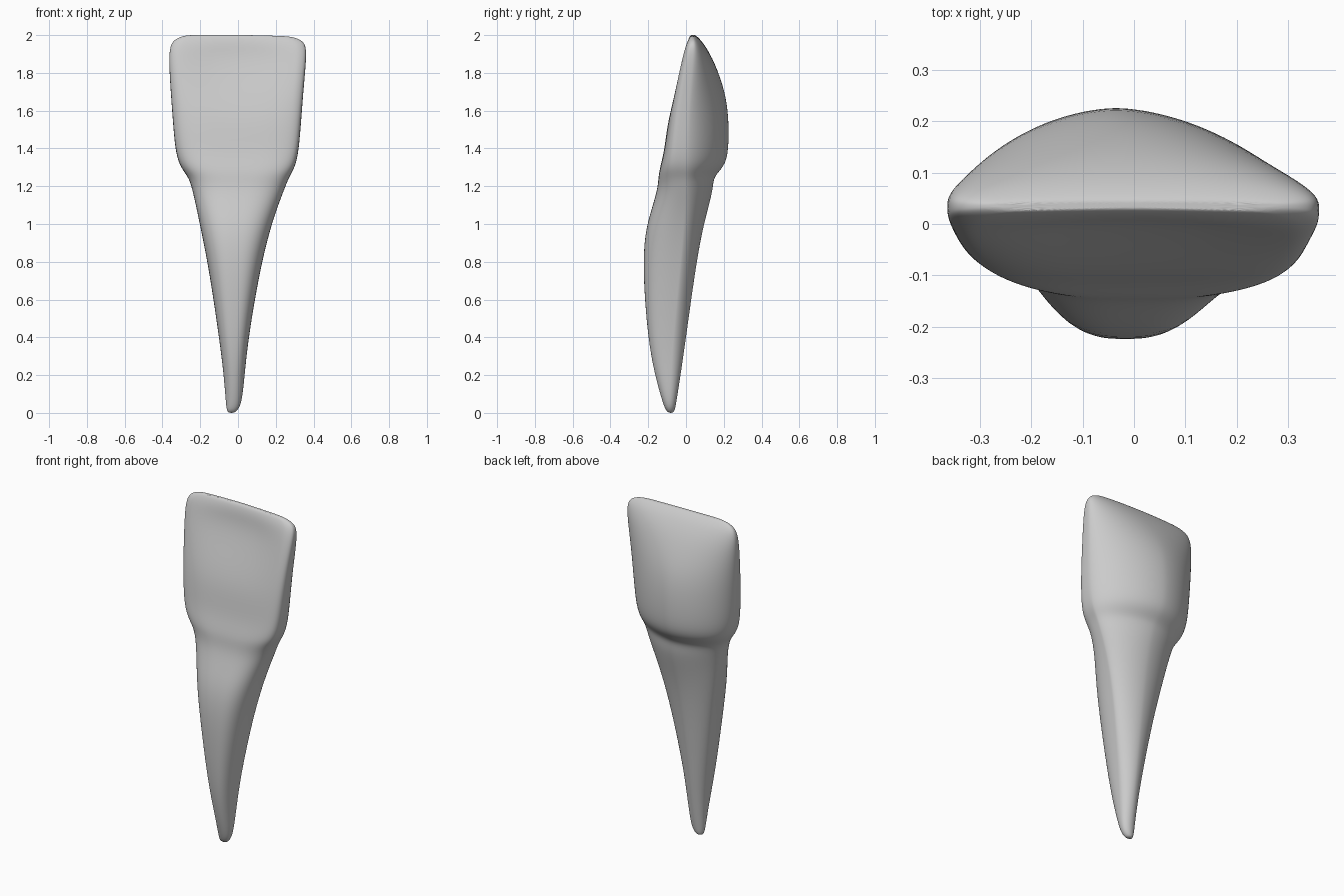
import bpy, bmesh, math

# Silhouette stations: z, left x, right x, front y, back y
STATIONS = [
    (0.00, -0.05, -0.02, -0.09, -0.07),
    (0.012, -0.059, -0.004, -0.106, -0.06),
    (0.05, -0.064, 0.02, -0.122, -0.052),
    (0.2, -0.075, 0.035, -0.165, -0.029),
    (0.4, -0.10, 0.055, -0.203, 0.0),
    (0.75, -0.152, 0.115, -0.229, 0.048),
    (0.95, -0.192, 0.164, -0.219, 0.083),
    (1.08, -0.219, 0.205, -0.182, 0.116),
    (1.18, -0.241, 0.244, -0.152, 0.142),
    (1.24, -0.259, 0.267, -0.146, 0.145),
    (1.275, -0.284, 0.287, -0.142, 0.172),
    (1.32, -0.313, 0.308, -0.132, 0.21),
    (1.4, -0.333, 0.323, -0.113, 0.226),
    (1.55, -0.345, 0.335, -0.096, 0.227),
    (1.7, -0.356, 0.346, -0.07, 0.209),
    (1.86, -0.366, 0.361, -0.034, 0.15),
    (1.94, -0.361, 0.362, -0.016, 0.104),
    (1.975, -0.339, 0.342, 0.0, 0.077),
    (1.995, -0.297, 0.297, 0.014, 0.056),
    (2.003, -0.245, 0.24, 0.025, 0.043),
]
SIDES = 64


def ramp(z, lo, hi):
    t = min(1.0, max(0.0, (z - lo) / (hi - lo)))
    return t * t * (3 - 2 * t)


def section(z, xl, xr, yf, yb):
    """Rounded section with separate front and back curvature."""
    xc, a = (xl + xr) / 2, (xr - xl) / 2
    # line of greatest width, and squareness of the front and back halves
    ym = -0.085 + 0.085 * ramp(z, 0.05, 1.3) + 0.036 * ramp(z, 1.4, 1.95)
    crown = ramp(z, 1.15, 1.4) * (1 - ramp(z, 1.85, 2.0))
    root = ramp(z, 0.1, 0.5)
    back_n = 2 - 0.25 * root + 0.65 * ramp(z, 1.75, 1.98)
    # shallow hollow on the front of the crown, crest offset on its back
    hollow = 0.037 * max(0.0, 1 - ((z - 1.83) / 0.19) ** 2)
    crest = 0.03 * ramp(z, 1.1, 1.3) * (1 - ramp(z, 1.7, 2))
    for i in range(SIDES):
        t = 2 * math.pi * i / SIDES
        c, s = math.cos(t), math.sin(t)
        # the front of the crown is boxier on the right
        n = 2.1 + 0.65 * root + crown * (1.4 + 0.9 * c) if s < 0 else back_n
        u = math.copysign(abs(c) ** (2 / n), c)
        v = abs(s) ** (2 / n)
        zz = z - 0.006 * ramp(z, 1.9, 2.0) * max(0.0, u)
        if s < 0:
            dish = hollow * max(0.0, 1 - (u / 0.88) ** 2)
            yield xc + a * u, ym + (yf - ym) * v + dish, zz
        else:
            yield xc + a * u - crest * v, ym + (yb - ym) * v, zz


# Tooth: loft the sections from root tip to biting edge
bm = bmesh.new()
loops = [[bm.verts.new(p) for p in section(*s)] for s in STATIONS]
for lo, hi in zip(loops, loops[1:]):
    for i in range(SIDES):
        j = (i + 1) % SIDES
        bm.faces.new((lo[i], lo[j], hi[j], hi[i]))
bm.faces.new(loops[0][::-1])
bm.faces.new(loops[-1])
bmesh.ops.recalc_face_normals(bm, faces=bm.faces)

mesh = bpy.data.meshes.new("incisor_tooth")
bm.to_mesh(mesh)
bm.free()
mesh.polygons.foreach_set("use_smooth", [True] * len(mesh.polygons))
tooth = bpy.data.objects.new("incisor_tooth", mesh)
bpy.context.collection.objects.link(tooth)

# Soften the loft
sub = tooth.modifiers.new("smooth", 'SUBSURF')
sub.levels = sub.render_levels = 2
